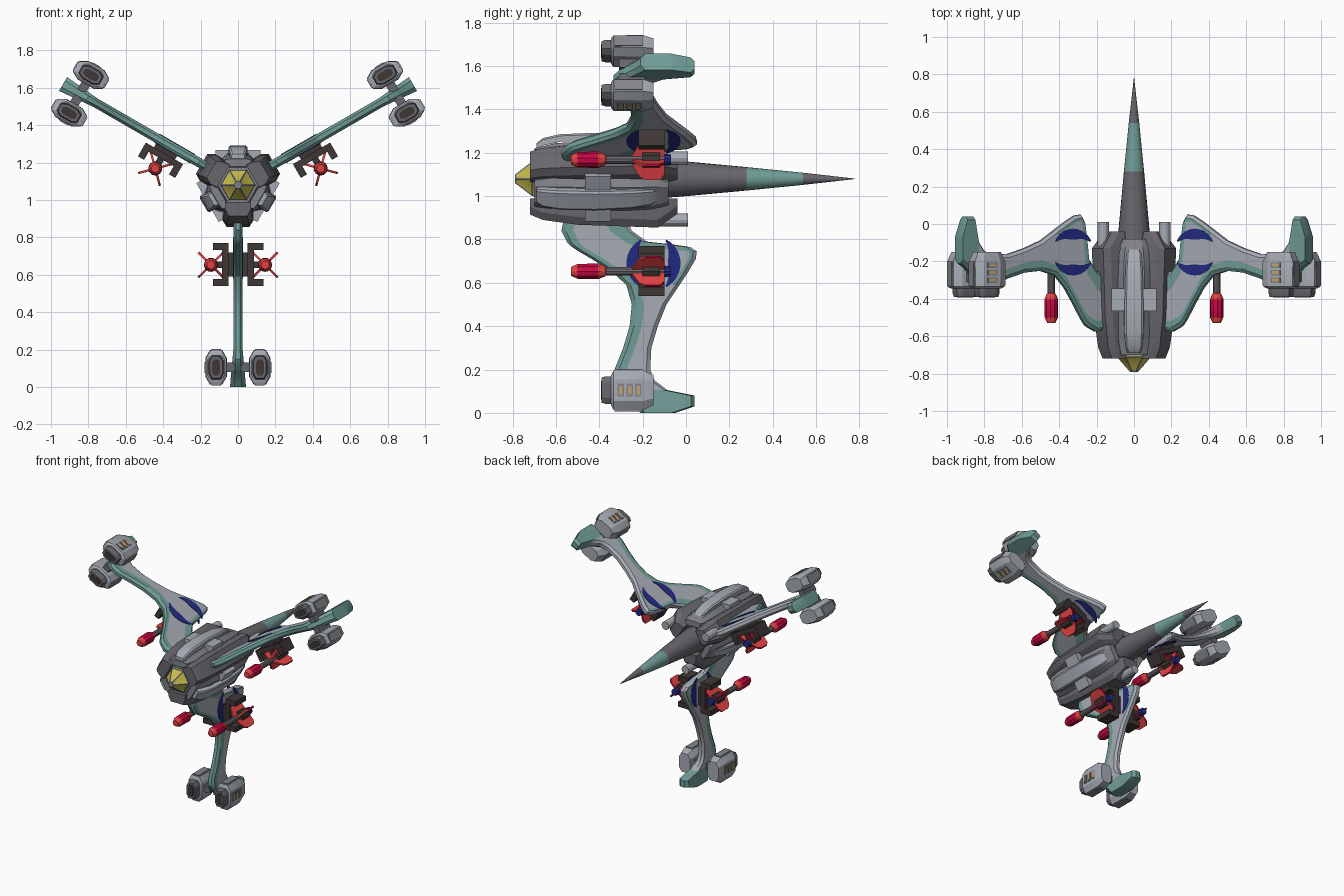
import bpy, bmesh, math
from mathutils import Matrix

if "Cube" in bpy.data.objects:
    bpy.data.objects.remove(bpy.data.objects["Cube"])

CZ = 1.08          # height of the long axis


def lin(c):
    c /= 255
    return c / 12.92 if c < 0.04045 else ((c + 0.055) / 1.055) ** 2.4


PALETTE = {
    "dark grey": (104, 102, 108), "mid grey": (130, 132, 138), "light grey": (166, 171, 180),
    "teal": (112, 156, 150), "near black": (62, 55, 53), "crimson": (200, 8, 66),
    "red": (226, 66, 66), "navy": (34, 42, 130), "yellow": (200, 188, 72), "tan": (196, 164, 110)}
MATS = {}
for n, c in PALETTE.items():
    m = bpy.data.materials.new(n)
    m.diffuse_color = (*[lin(v) for v in c], 1)
    m.use_nodes = True
    m.node_tree.nodes["Principled BSDF"].inputs["Base Color"].default_value = m.diffuse_color
    MATS[n] = m


def finish(name, bm, cols, th):
    """Turn a bmesh into an object, rotated about the long axis."""
    bmesh.ops.recalc_face_normals(bm, faces=bm.faces)
    me = bpy.data.meshes.new(name)
    bm.to_mesh(me)
    bm.free()
    for c in cols:
        me.materials.append(MATS[c])
    me.polygons.foreach_set("use_smooth", [True] * len(me.polygons))
    me.set_sharp_from_angle(angle=math.radians(28))
    ob = bpy.data.objects.new(name, me)
    bpy.context.collection.objects.link(ob)
    ob.matrix_world = Matrix.Translation((0, 0, CZ)) @ Matrix.Rotation(math.radians(th), 4, 'Y')
    return ob


def loft(name, rings, cols, th=0, rule=None, inset=None):
    """Skin closed rings of points; rule(i, j) picks a colour index per face."""
    cols = [cols] if isinstance(cols, str) else cols
    rule = rule or (lambda i, j: 0)
    bm = bmesh.new()
    vs = [[bm.verts.new(p) for p in r] for r in rings]
    n = len(rings[0])
    sides = []
    for i in range(len(vs) - 1):
        for j in range(n):
            k = (j + 1) % n
            f = bm.faces.new((vs[i][j], vs[i][k], vs[i + 1][k], vs[i + 1][j]))
            f.material_index = rule(i, j)
            sides.append(f)
    for r, i in ((vs[0], 0), (vs[-1], len(vs) - 2)):
        f = bm.faces.new(r)
        f.material_index = rule(i, 0)
    if inset:
        bmesh.ops.recalc_face_normals(bm, faces=bm.faces)
        bmesh.ops.inset_individual(bm, faces=sides, thickness=inset, depth=-0.002)
        for f in sides:
            f.material_index = 1
    return finish(name, bm, cols, th)


def box(name, x, y, z, col, th=0):
    rect = lambda yy: [(x[0], yy, z[0]), (x[1], yy, z[0]), (x[1], yy, z[1]), (x[0], yy, z[1])]
    return loft(name, [rect(y[0]), rect(y[1])], col, th)


def turned(name, prof, cols, th=0, n=12, cx=0, cz=0, rule=None, inset=None):
    """Round part along y from (y, radius) pairs."""
    rings = [[(cx + r * math.cos(2 * math.pi * k / n), y, cz + r * math.sin(2 * math.pi * k / n))
              for k in range(n)] for y, r in prof]
    return loft(name, rings, cols, th, rule, inset)


# central hull, glazed nose and tail spike
turned("hull", [(-.66, .115), (-.62, .145), (-.2, .16), (-.09, .1)], "dark grey", n=6)
turned("nose_collar", [(-.69, .108), (-.64, .125)], "mid grey", n=6)
turned("canopy", [(-.79, .022), (-.71, .092), (-.63, .104)], ["mid grey", "yellow"], n=6, inset=.009)
turned("tail_spike", [(-.15, .092), (0, .08), (.28, .054), (.54, .028), (.78, .001)],
       ["dark grey", "teal"], n=24, rule=lambda i, j: int(i == 2))

# three armour pods between the wings
for th in (0, 120, 240):
    def pod_ring(y, w, top):
        return [(-w, y, .1), (-w, y, .135), (-w * .6, y, top), (w * .6, y, top), (w, y, .135), (w, y, .1)]
    loft("armour_pod", [pod_ring(-.7, .07, .14), pod_ring(-.6, .085, .165), pod_ring(-.3, .095, .18),
                        pod_ring(-.15, .085, .165), pod_ring(-.08, .06, .14)], "mid grey", th)
    arch = [(-.69, .165, .035), (-.66, .188, .045), (-.58, .206, .05), (-.42, .212, .05),
            (-.25, .2, .046), (-.16, .178, .04), (-.13, .155, .03)]
    loft("pod_spine", [[(-w, y, r - .035), (w, y, r - .035), (w, y, r - .008), (w * .8, y, r),
                        (-w * .8, y, r), (-w, y, r - .008)] for y, r, w in arch], "light grey", th)
    for s in (-1, 1):
        box("pod_box", sorted((s * .04, s * .12)), (-.465, -.345), (.13, .188), "light grey", th)

# wing stations: distance out, front edge y, rear edge y
STATIONS = [(.17, -.56, -.28), (.24, -.575, -.25), (.29, -.55, -.18), (.303, -.54, -.06), (.315, -.525, .02),
            (.335, -.495, .05), (.37, -.435, .045), (.43, -.34, .01), (.49, -.275, -.03), (.58, -.25, -.09),
            (.68, -.26, -.13), (.78, -.29, -.16), (.88, -.33, -.165), (.93, -.335, -.145), (.975, -.31, -.085),
            (1.0, -.28, .04), (1.05, -.23, .04), (1.08, -.21, -.05)]


def wing_ring(r, a, b):
    h = .025 + max(0, r - .88) * .09
    rear = .1 if r < .3 else .2 if r < .32 else .035
    half = [(.45 * h, a), (h, a + .02), (h, a + .055), (h, b - rear), (h, b - .018), (.45 * h, b)]
    return [(x, y, r) for x, y in half] + [(-x, y, r) for x, y in reversed(half)]


def wing_rule(i, j):
    r = STATIONS[i][0]
    if j in (0, 1, 9, 10, 11) or r > .97:
        return 0
    if j in (3, 7) and r < .47:
        return 0
    return 1


def oct_ring(cx, y, w, h):
    return [(cx + a * w, y, .975 + b * h) for a, b in
            ((1, -.55), (1, .55), (.58, 1), (-.58, 1), (-1, .55), (-1, -.55), (-.58, -1), (.58, -1))]


def engine(th, s):
    """Eight-sided engine beside a wing tip."""
    c = s * .117
    loft("engine_body", [oct_ring(c, y, w, h) for y, w, h in
                         ((-.345, .046, .07), (-.335, .055, .09), (-.2, .057, .092), (-.15, .045, .07))],
         "light grey", th)
    loft("engine_intake", [oct_ring(c, -.39, .034, .058), oct_ring(c, -.37, .04, .064),
                           oct_ring(c, -.34, .04, .064)], "dark grey", th)
    loft("intake_core", [oct_ring(c, -.393, .022, .043), oct_ring(c, -.38, .022, .043)], "near black", th)
    box("engine_stub", sorted((s * .015, s * .075)), (-.31, -.19), (.95, 1.0), "dark grey", th)
    x = sorted((s * .168, s * .178))
    for y in (-.3, -.26, -.22):
        box("vent_frame", x, (y - .015, y + .015), (.945, 1.005), "mid grey", th)
        box("vent", sorted((s * .17, s * .18)), (y - .008, y + .008), (.955, .995), "tan", th)
    for q in (-1, 1):      # cap plates
        z = sorted((.975 + q * .085, .975 + q * .098))
        box("engine_plate", (c - .026, c + .026), (-.33, -.2), z, "mid grey", th)


def missile(th, s):
    """Missile with its C-shaped rack on one face of a wing."""
    c, z = s * .145, .427
    span = lambda a, b: sorted((s * a, s * b))
    box("rack_foot", span(.015, .06), (-.21, -.11), (.36, .49), "near black", th)
    box("rack_plate", span(.05, .085), (-.22, -.1), (.31, .54), "near black", th)
    for a in (.31, .502):
        box("rack_arm", span(.08, .135), (-.22, -.1), (a, a + .038), "near black", th)
    box("rack_clamp", span(.08, .15), (-.2, -.12), (z - .018, z + .018), "near black", th)
    turned("missile_sleeve", [(-.2, .038), (-.12, .038)], "near black", th, 8, c, z)
    turned("missile_body", [(-.53, .022), (-.5, .036), (-.405, .038), (-.372, .024), (-.37, .02),
                            (-.1, .02), (-.1, .028), (-.07, .024)],
           ["red", "crimson", "dark grey", "navy"], th, 10, c, z,
           lambda i, j: (0, 1, 0, 0, 2, 3, 3)[i])
    prof = [(-.25, .018), (-.215, .08), (-.19, .095), (-.12, .095), (-.1, .07), (-.1, .018)]
    for k in range(4):
        a = math.pi / 4 + k * math.pi / 2
        ca, sa = math.cos(a), math.sin(a)
        loft("missile_fin", [[(c + d * ca - e * sa, y, z + d * sa + e * ca) for y, d in prof]
                             for e in (-.006, .006)], ["crimson", "red"], th,
             lambda i, j: int(j in (0, 1)))


for th, missile_sides in ((180, (-1, 1)), (60, (1,)), (-60, (-1,))):
    loft("wing", [wing_ring(*s) for s in STATIONS], ["teal", "light grey"], th, wing_rule)
    # wing root fairing and its small gun
    root = [(-.72, .062, .165), (-.66, .068, .19), (-.5, .075, .212), (-.13, .075, .225), (-.04, .05, .16)]
    loft("wing_root", [[(-w * 1.1, y, .09), (w * 1.1, y, .09), (w * 1.1, y, r - .035), (w * .8, y, r),
                        (-w * .8, y, r), (-w * 1.1, y, r - .035)] for y, w, r in root], "dark grey", th)
    turned("root_gun", [(-.14, .03), (.01, .03)], "light grey", th, 12, 0, .19)
    for s in (-1, 1):
        engine(th, s)
        # painted crescents on both wing faces
        for q in (-1, 1):
            rings = []
            for k in range(13):
                a = math.radians(-62 + k * 124 / 12)
                inner = .125 - .004 - .055 * math.cos(a * 1.4)
                rings.append([(s * t, -.15 + q * d * math.cos(a), .39 + d * math.sin(a))
                              for t, d in ((.022, .125), (.028, .125), (.028, inner), (.022, inner))])
            loft("wing_crescent", rings, "navy", th)
    for s in missile_sides:
        missile(th, s)
